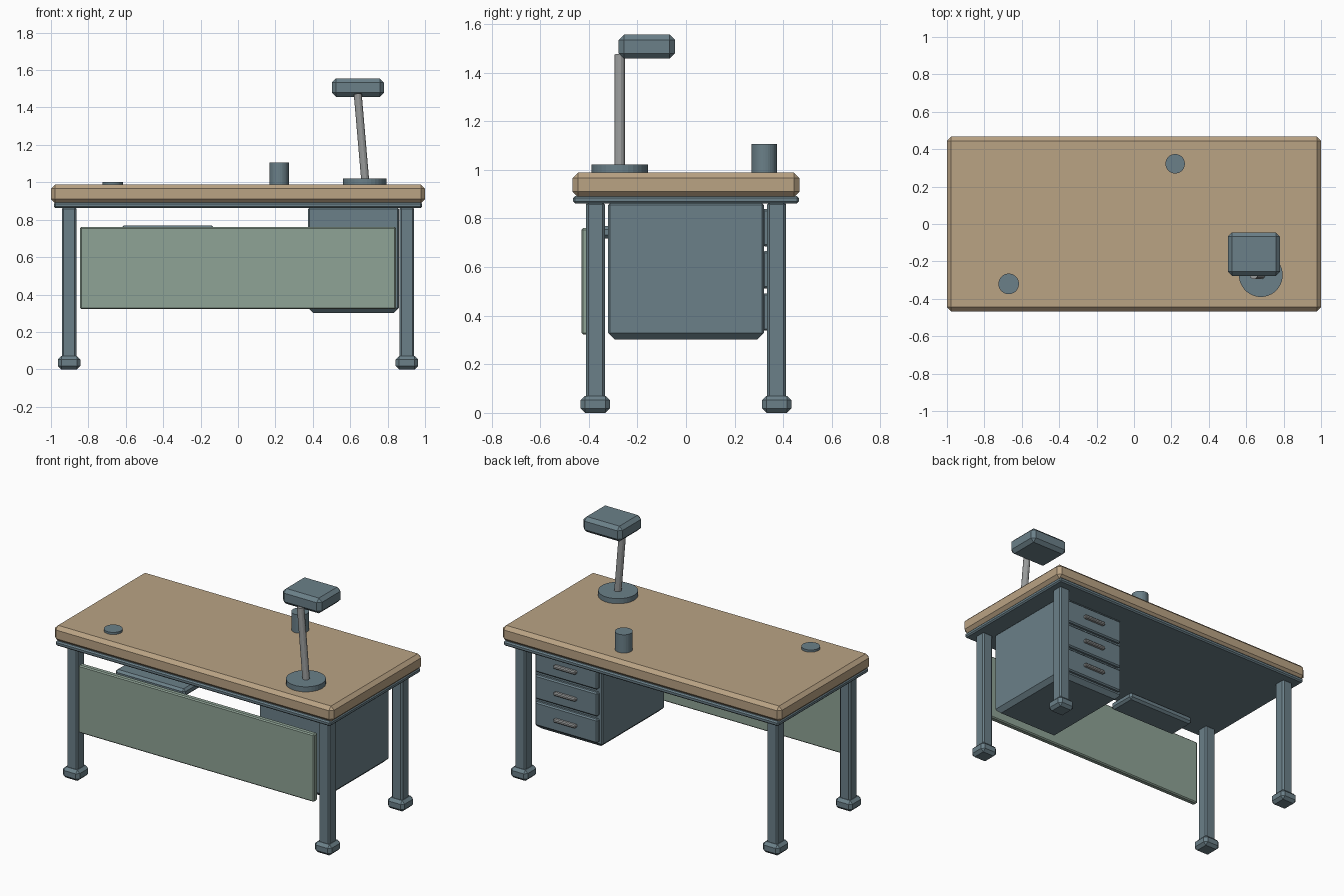
import bpy, bmesh, math
from mathutils import Vector, Matrix

if "Cube" in bpy.data.objects:
    bpy.data.objects.remove(bpy.data.objects["Cube"])


def material(name, rgb):
    m = bpy.data.materials.new(name)
    m.diffuse_color = (*rgb, 1.0)
    m.use_nodes = True
    m.node_tree.nodes["Principled BSDF"].inputs["Base Color"].default_value = m.diffuse_color
    return m


WOOD = material("tan wood", (0.491, 0.366, 0.231))
STEEL = material("blue grey steel", (0.147, 0.216, 0.250))
GREEN = material("pale green panel", (0.275, 0.370, 0.305))
METAL = material("light grey metal", (0.32, 0.33, 0.33))


def finish(name, bm, mat):
    bmesh.ops.recalc_face_normals(bm, faces=bm.faces)
    me = bpy.data.meshes.new(name)
    bm.to_mesh(me)
    bm.free()
    me.materials.append(mat)
    ob = bpy.data.objects.new(name, me)
    bpy.context.collection.objects.link(ob)
    return ob


def box(name, x, y, z, mat, bevel=0.0, bottom_bevel=0.0):
    """Chamfered box from (min, max) ranges."""
    bm = bmesh.new()
    bmesh.ops.create_cube(bm, size=1)
    for v in bm.verts:
        v.co = Vector([r[0] if c < 0 else r[1] for c, r in zip(v.co, (x, y, z))])
    if bottom_bevel:
        low = [e for e in bm.edges if all(v.co.z < z[0] + 1e-5 for v in e.verts)]
        bmesh.ops.bevel(bm, geom=low, offset=bottom_bevel, segments=1, affect='EDGES')
        rest = [e for e in bm.edges if all(v.co.z > z[0] + bottom_bevel - 1e-4 for v in e.verts)
                or abs(e.verts[0].co.z - e.verts[1].co.z) > 0.1]
        rest = [e for e in rest if max(v.co.z for v in e.verts) > z[1] - 1e-4]
        bmesh.ops.bevel(bm, geom=rest, offset=bevel, segments=1, affect='EDGES')
    elif bevel:
        bmesh.ops.bevel(bm, geom=bm.edges[:], offset=bevel, segments=1, affect='EDGES')
    return finish(name, bm, mat)


def rod(name, a, b, radius, sides, mat):
    """Cylinder between two points."""
    a, b = Vector(a), Vector(b)
    bm = bmesh.new()
    bmesh.ops.create_cone(bm, cap_ends=True, segments=sides, radius1=radius,
                          radius2=radius, depth=(b - a).length)
    rot = Vector((0, 0, 1)).rotation_difference(b - a).to_matrix().to_4x4()
    turn = Matrix.Rotation(math.pi / sides, 4, 'Z')
    bmesh.ops.transform(bm, matrix=Matrix.Translation((a + b) / 2) @ rot @ turn, verts=bm.verts)
    return finish(name, bm, mat)


# Desktop and the plate under it
box("desktop", (-1, 1), (-0.467, 0.467), (0.888, 0.988), WOOD, 0.022)
box("under_frame", (-0.985, 0.985), (-0.464, 0.464), (0.862, 0.892), STEEL, 0.008)

# Legs and feet
for sx, xn in ((-1, "left"), (1, "right")):
    for sy, yn in ((-1, "front"), (1, "back")):
        cx, cy = sx * 0.903, sy * 0.373
        box(f"{yn}_{xn}_leg", (cx - 0.039, cx + 0.039), (cy - 0.039, cy + 0.039),
            (0.05, 0.868), STEEL, 0.010)
        box(f"{yn}_{xn}_foot", (cx - 0.06, cx + 0.06), (cy - 0.06, cy + 0.06),
            (0.0, 0.07), STEEL, 0.018)

# Front modesty panel
box("front_panel", (-0.845, 0.845), (-0.43, -0.392), (0.322, 0.76), GREEN, 0.007)

# Drawer cabinet with three drawers and bar handles
box("drawer_cabinet", (0.375, 0.86), (-0.32, 0.32), (0.302, 0.864), STEEL, 0.008, 0.027)
for i, cz in enumerate((0.762, 0.588, 0.415)):
    box(f"drawer_{i + 1}", (0.395, 0.842), (0.315, 0.345), (cz - 0.077, cz + 0.077), STEEL, 0.008)
    box(f"drawer_handle_{i + 1}", (0.538, 0.698), (0.34, 0.367), (cz - 0.011, cz + 0.011), METAL, 0.006)

# Small tray under the desktop
box("under_tray", (-0.625, -0.125), (-0.372, -0.18), (0.717, 0.768), STEEL, 0.014)

# Desk lamp
rod("lamp_base", (0.678, -0.273, 0.98), (0.678, -0.273, 1.021), 0.117, 32, STEEL)
rod("lamp_post", (0.680, -0.273, 1.01), (0.640, -0.273, 1.474), 0.022, 12, METAL)
box("lamp_head", (0.502, 0.78), (-0.277, -0.045), (1.457, 1.556), STEEL, 0.022)

# Cup and coaster on the desktop
rod("cup", (0.22, 0.322, 0.98), (0.22, 0.322, 1.106), 0.052, 32, STEEL)
rod("coaster", (-0.67, -0.32, 0.98), (-0.67, -0.32, 1.002), 0.055, 32, STEEL)
